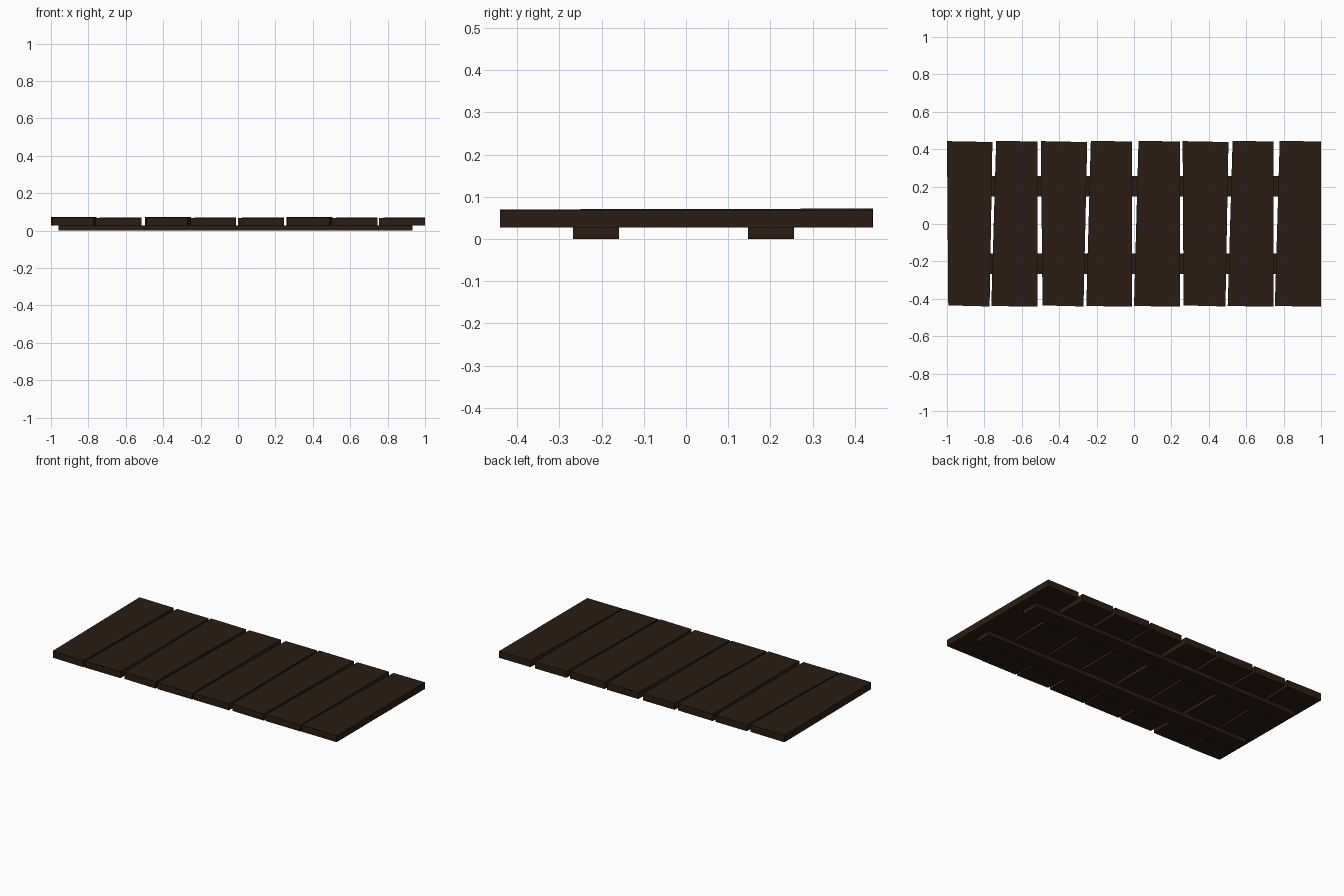
import bpy, bmesh

if "Cube" in bpy.data.objects:
    bpy.data.objects.remove(bpy.data.objects["Cube"])

wood = bpy.data.materials.new("dark_wood")
wood.diffuse_color = (0.024, 0.012, 0.006, 1)
wood.use_nodes = True
wood.node_tree.nodes["Principled BSDF"].inputs["Base Color"].default_value = wood.diffuse_color


def slab(name, footprint, z0, z_front, z_back):
    """Closed block over a 4-point footprint: two front points, then two back."""
    bm = bmesh.new()
    low = [bm.verts.new((x, y, z0)) for x, y in footprint]
    high = [bm.verts.new((x, y, z)) for (x, y), z in
            zip(footprint, (z_front, z_front, z_back, z_back))]
    bm.faces.new(low[::-1])
    bm.faces.new(high)
    for i in range(4):
        j = (i + 1) % 4
        bm.faces.new((low[i], low[j], high[j], high[i]))
    mesh = bpy.data.meshes.new(name)
    bm.to_mesh(mesh)
    bm.free()
    mesh.materials.append(wood)
    ob = bpy.data.objects.new(name, mesh)
    bpy.context.collection.objects.link(ob)
    return ob


# Planks: front left/right x, back left/right x, slightly skewed flag
planks = [
    (-0.993, -0.772, -1.000, -0.757, True),
    (-0.763, -0.515, -0.737, -0.515, False),
    (-0.489, -0.270, -0.498, -0.250, True),
    (-0.255, -0.010, -0.231, -0.010, False),
    (0.000, 0.245, 0.024, 0.245, False),
    (0.265, 0.489, 0.260, 0.505, True),
    (0.501, 0.747, 0.527, 0.747, False),
    (0.753, 1.000, 0.779, 1.000, False),
]
for n, (fl, fr, bl, br, skew) in enumerate(planks, 1):
    d = 0.004 if skew else 0.0
    pts = [(fl, -0.439 + d), (fr, -0.441), (br, 0.442 - d), (bl, 0.443)]
    slab(f"plank_{n}", pts, 0.027, 0.070 if skew else 0.068, 0.072 if skew else 0.069)

# Rails underneath
for name, y0, y1 in (("front_rail", -0.268, -0.159), ("back_rail", 0.147, 0.256)):
    slab(name, [(-0.96, y0), (0.932, y0), (0.932, y1), (-0.96, y1)], 0.0, 0.028, 0.028)
